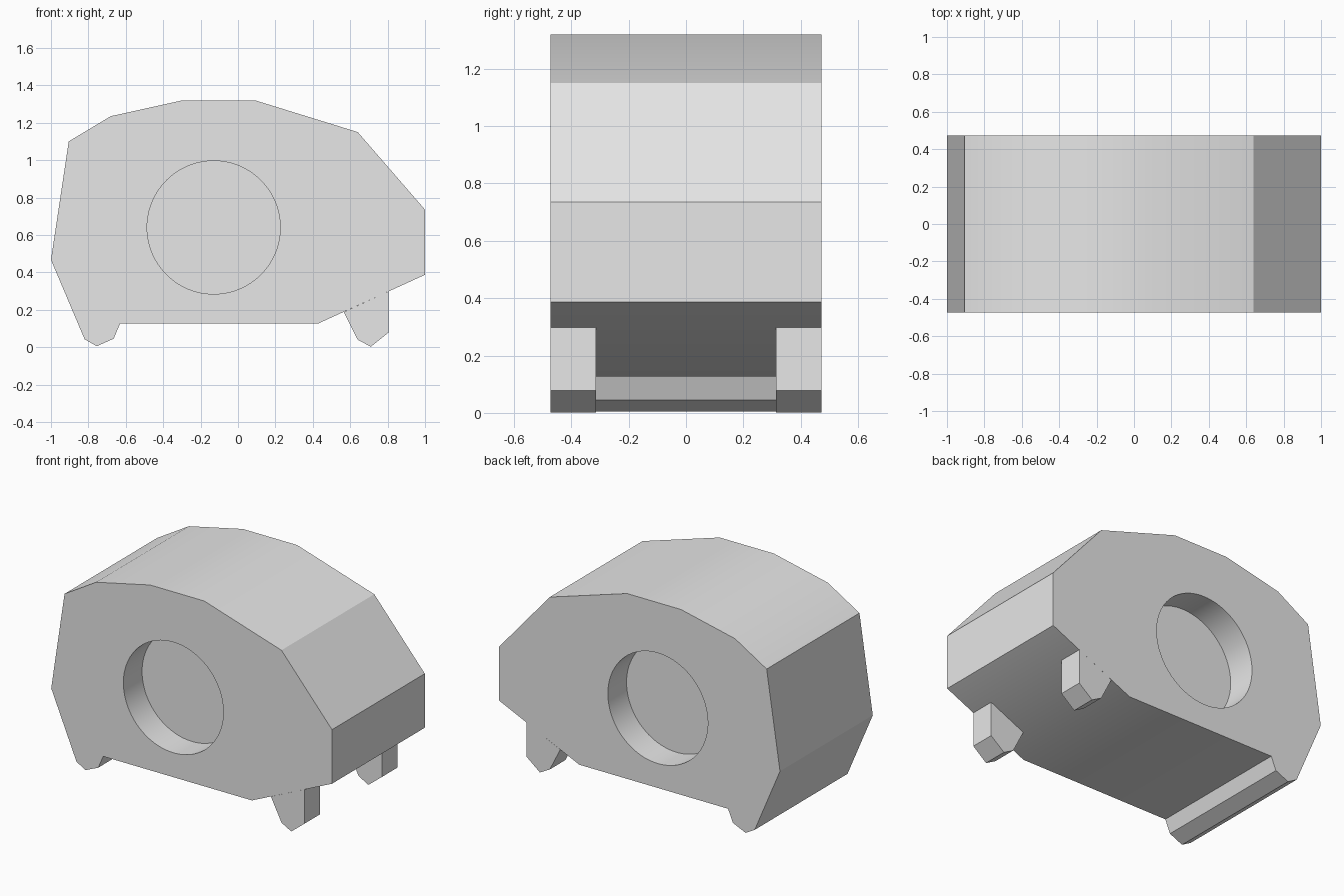
import bpy, bmesh, math

cube = bpy.data.objects.get("Cube")
if cube:
    bpy.data.objects.remove(cube, do_unlink=True)

HALF = 0.472          # half thickness of the block
RECESS_DEPTH = 0.19
FOOT_INNER = 0.313    # inner side of each front foot

grey = bpy.data.materials.new("light_grey")
grey.use_nodes = True
grey.diffuse_color = (0.8, 0.8, 0.8, 1)
grey.node_tree.nodes["Principled BSDF"].inputs["Base Color"].default_value = (0.8, 0.8, 0.8, 1)


def extrude_profile(name, profile, y0, y1):
    """Extrude an x-z outline from y0 to y1."""
    bm = bmesh.new()
    face = bm.faces.new([bm.verts.new((x, y0, z)) for x, z in profile])
    new = bmesh.ops.extrude_face_region(bm, geom=[face])["geom"]
    verts = [g for g in new if isinstance(g, bmesh.types.BMVert)]
    bmesh.ops.translate(bm, verts=verts, vec=(0, y1 - y0, 0))
    bmesh.ops.recalc_face_normals(bm, faces=bm.faces)
    mesh = bpy.data.meshes.new(name)
    bm.to_mesh(mesh)
    bm.free()
    mesh.materials.append(grey)
    obj = bpy.data.objects.new(name, mesh)
    bpy.context.collection.objects.link(obj)
    return obj


def activate(obj):
    bpy.ops.object.select_all(action="DESELECT")
    obj.select_set(True)
    bpy.context.view_layer.objects.active = obj


# Body with the full-width rear ridge
body = extrude_profile("body", [
    (1.0, 0.387), (1.0, 0.735), (0.64, 1.15), (0.09, 1.32), (-0.295, 1.32),
    (-0.68, 1.235), (-0.905, 1.10), (-1.0, 0.467),
    (-0.82, 0.042), (-0.755, 0.005), (-0.665, 0.045), (-0.63, 0.127),
    (0.43, 0.127)], -HALF, HALF)

# Round recess on each flat side
for side in (-1, 1):
    bpy.ops.mesh.primitive_cylinder_add(
        vertices=96, radius=0.356, depth=2 * RECESS_DEPTH,
        location=(-0.13, side * HALF, 0.64), rotation=(math.pi / 2, 0, 0))
    cutter = bpy.context.object
    cutter.name = "recess_cutter"
    cutter.hide_render = True
    cutter.data.materials.append(grey)
    activate(body)
    mod = body.modifiers.new("recess", "BOOLEAN")
    mod.operation = "DIFFERENCE"
    mod.solver = "EXACT"
    mod.object = cutter
    bpy.ops.object.modifier_apply(modifier=mod.name)
    bpy.data.objects.remove(cutter, do_unlink=True)

activate(body)
bpy.ops.object.shade_smooth_by_angle(angle=math.radians(30))

# Two short feet under the sloping end
foot = [(0.565, 0.188), (0.64, 0.04), (0.71, 0.002), (0.805, 0.078), (0.805, 0.298)]
for name, side in (("near_foot", -1), ("far_foot", 1)):
    extrude_profile(name, foot, side * FOOT_INNER, side * HALF)
